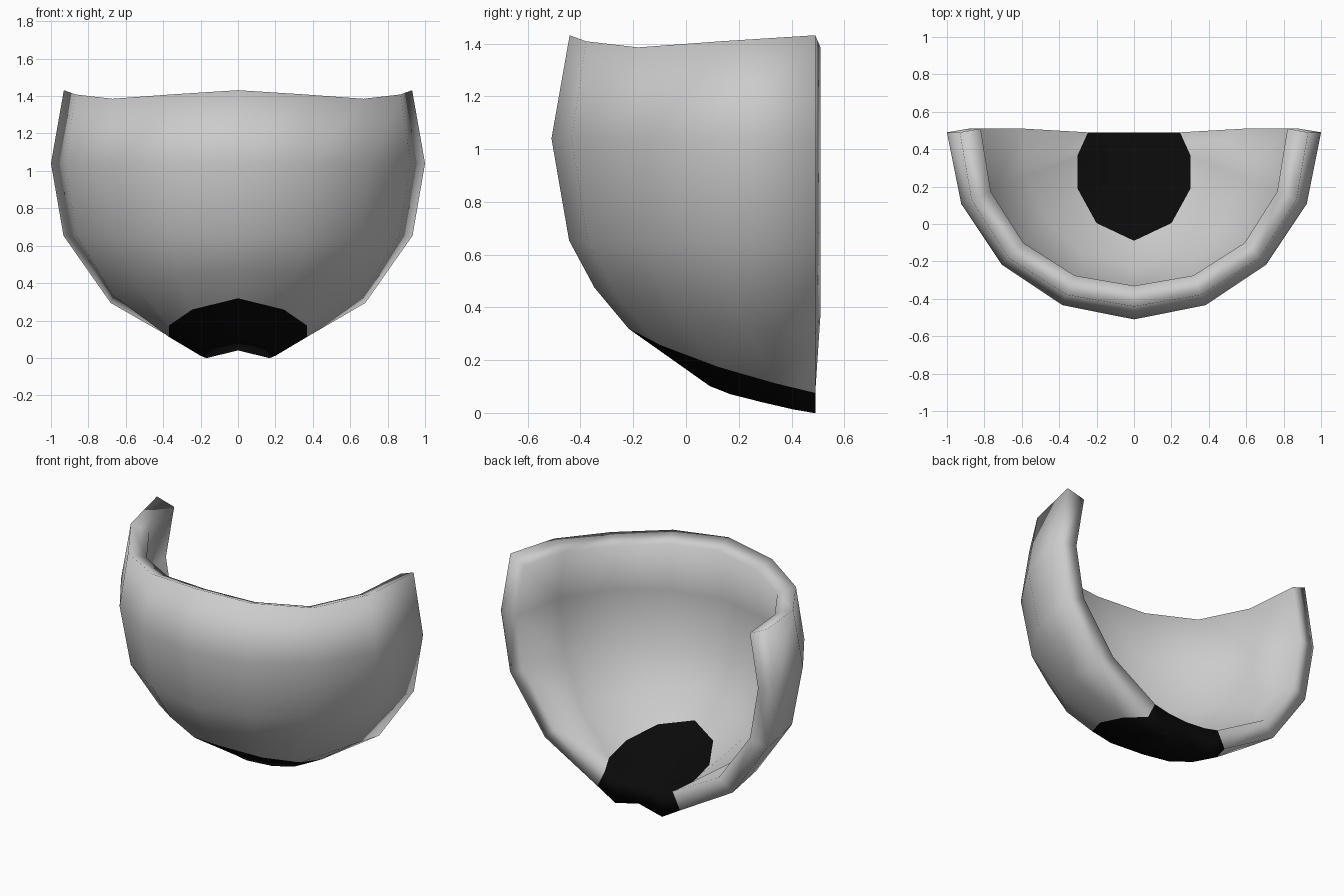
import bpy, bmesh
from math import radians, sin, cos, sqrt, degrees, acos
from mathutils import Vector

if "Cube" in bpy.data.objects:
    bpy.data.objects.remove(bpy.data.objects["Cube"])

CENTRE = Vector((0, 0.49, 1.04))
STEPS = range(-4, 5)                       # nine columns, 22.5 degrees apart
INNER = 0.89                               # inner wall radius
BORDER = [0.707, 0.64, 0.52, 0.40, 0.30]   # pentagon edge, distance from axis
BULGE = [0.40, 0.35, 0.29, 0.22, 0.17]     # outer bulge ring of the base
BULGE_R = [1.02, 1.03, 1.04, 1.05, 1.055]


def place(col, r, z, shift=0.0):
    a = radians(22.5 * col)
    back = shift if abs(col) == 4 else 0
    return CENTRE + Vector((r * sin(a), back - r * cos(a), z))


def low(col, dist, radius, shift=0.0):
    """Point on the lower sphere at a given distance from the axis."""
    return place(col, dist, -sqrt(radius ** 2 - dist ** 2), shift)


def wall_column(col, inside):
    """Points from the base border up to the rim."""
    k = abs(col)
    radius, ratio, shift = (INNER, 0.82, 0.02) if inside else (1.01, 1, 0)
    border = BORDER[k] * ratio
    end = -degrees(acos(border / radius))
    rim = 22.8 - 2.8 * sin(radians(45 * k)) ** 2
    pts = [low(col, border, radius)]
    for lat in ((end - 22.5) / 2, -22.5, 0, rim):
        r = radius - (0.01 if lat == 0 else 0)
        t = radians(lat)
        pts.append(place(col, r * cos(t), r * sin(t), shift))
    return pts


def base_column(col, inside):
    """Points from the pole out to the base border."""
    k = abs(col)
    if inside:
        return [place(0, 0, -INNER), low(col, BULGE[k] * 0.85, INNER),
                low(col, BORDER[k] * 0.82, INNER)]
    return [place(0, 0, -1), low(col, BULGE[k], BULGE_R[k]),
            low(col, BORDER[k], 1.01)]


def build(name, column, rim):
    bm = bmesh.new()
    sides = [[[bm.verts.new(p) for p in column(c, inside)] for c in STEPS]
             for inside in (False, True)]
    outer, inner = sides
    n = len(outer[0])
    for c in range(8):
        for r in range(n - 1):
            bm.faces.new((outer[c][r], outer[c + 1][r],
                          outer[c + 1][r + 1], outer[c][r + 1]))
            bm.faces.new((inner[c][r], inner[c][r + 1],
                          inner[c + 1][r + 1], inner[c + 1][r]))
        if rim:
            bm.faces.new((outer[c][-1], outer[c + 1][-1],
                          inner[c + 1][-1], inner[c][-1]))
    # cut ends at the back
    for r in range(n - 1):
        bm.faces.new((outer[0][r], outer[0][r + 1], inner[0][r + 1], inner[0][r]))
        bm.faces.new((outer[8][r], inner[8][r], inner[8][r + 1], outer[8][r + 1]))
    bmesh.ops.remove_doubles(bm, verts=bm.verts[:], dist=1e-4)
    for f in bm.faces:
        f.smooth = True
    mesh = bpy.data.meshes.new(name)
    bm.to_mesh(mesh)
    bm.free()
    ob = bpy.data.objects.new(name, mesh)
    bpy.context.collection.objects.link(ob)
    return ob


# Grey half shell
build("half_shell", wall_column, True)

# Black base patch
base = build("base_patch", base_column, False)
black = bpy.data.materials.new("black")
black.diffuse_color = (0.003, 0.003, 0.003, 1)
black.use_nodes = True
black.node_tree.nodes["Principled BSDF"].inputs["Base Color"].default_value = black.diffuse_color
base.data.materials.append(black)
